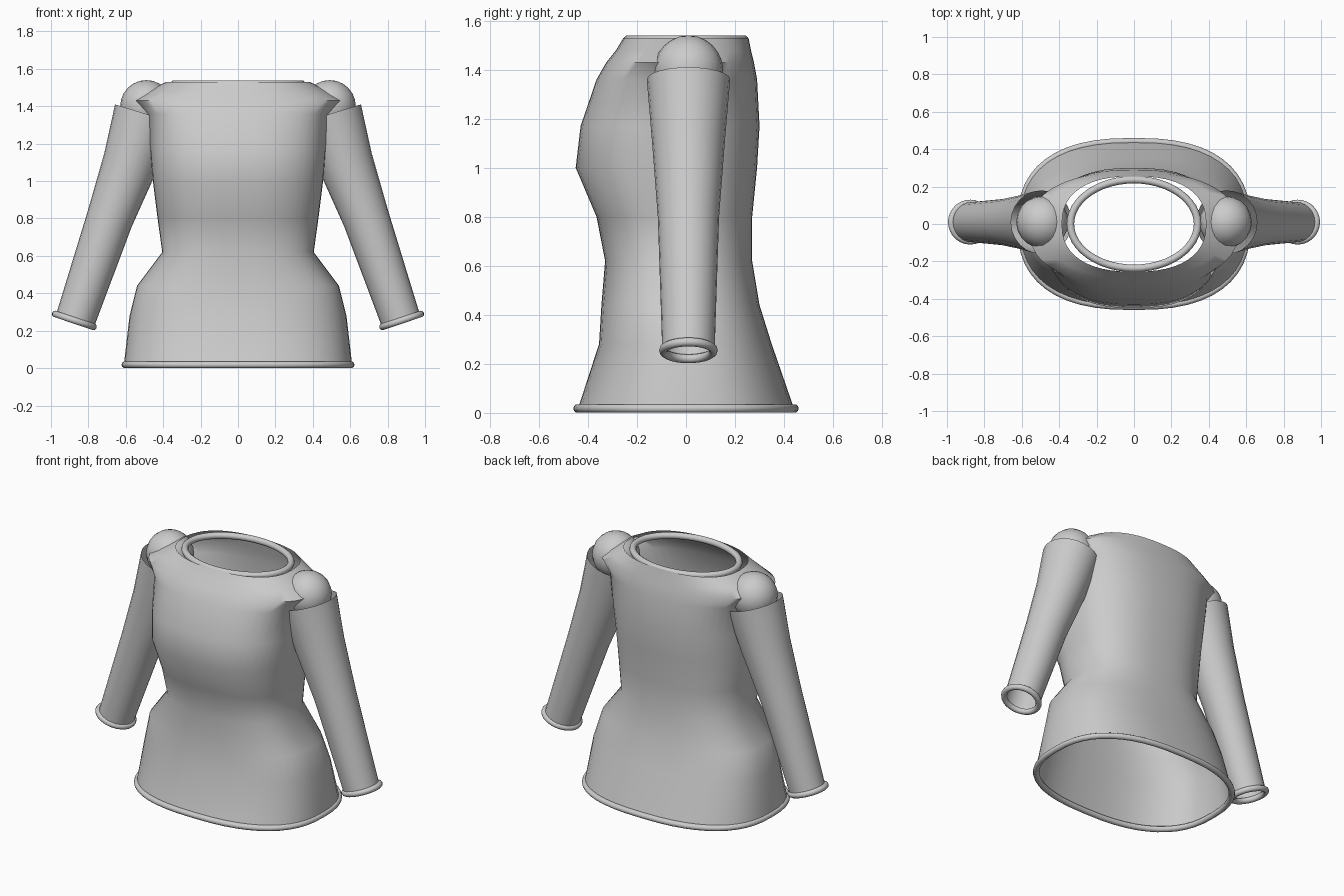
import bpy, bmesh, math
from mathutils import Vector, Matrix

if "Cube" in bpy.data.objects:
    bpy.data.objects.remove(bpy.data.objects["Cube"])

fabric = bpy.data.materials.new("light_grey_fabric")
fabric.diffuse_color = (0.6, 0.6, 0.6, 1)
fabric.use_nodes = True
fabric.node_tree.nodes["Principled BSDF"].inputs["Base Color"].default_value = fabric.diffuse_color


def finish(name, bm, angle=60):
    me = bpy.data.meshes.new(name)
    bm.to_mesh(me)
    bm.free()
    me.materials.append(fabric)
    ob = bpy.data.objects.new(name, me)
    bpy.context.collection.objects.link(ob)
    bpy.ops.object.select_all(action='DESELECT')
    ob.select_set(True)
    bpy.context.view_layer.objects.active = ob
    bpy.ops.object.shade_smooth_by_angle(angle=math.radians(angle))
    return ob


def oval(a, b, n, t):
    """Point on a superellipse with half-widths a, b and exponent n."""
    c, s = math.cos(t), math.sin(t)
    return (math.copysign(a * abs(c) ** (2 / n), c),
            math.copysign(b * abs(s) ** (2 / n), s))


def loft(name, rings, closed=False):
    """Skin quads between successive rings of points."""
    bm = bmesh.new()
    rows = [[bm.verts.new(p) for p in ring] for ring in rings]
    pairs = list(zip(rows, rows[1:])) + ([(rows[-1], rows[0])] if closed else [])
    for lo, hi in pairs:
        n = len(lo)
        for i in range(n):
            j = (i + 1) % n
            bm.faces.new((lo[i], lo[j], hi[j], hi[i]))
    if closed:
        bmesh.ops.recalc_face_normals(bm, faces=bm.faces)
    return finish(name, bm)


def trim(name, a, b, n, minor, place, segs=48, sides=10):
    """Rolled edging that follows an oval."""
    rings = []
    for k in range(sides):
        q = 2 * math.pi * k / sides
        r, z = minor * math.cos(q), minor * math.sin(q)
        rings.append([place @ Vector((*oval(a + r, b + r, n, 2 * math.pi * i / segs), z))
                      for i in range(segs)])
    return loft(name, rings, closed=True)


# Torso: height, half width, front y, back y, roundness exponent
sections = [
    (0.02, 0.610, -0.44, 0.44, 2.5),
    (0.28, 0.580, -0.355, 0.350, 2.5),
    (0.44, 0.540, -0.345, 0.300, 2.5),
    (0.62, 0.405, -0.330, 0.270, 2.5),
    (0.80, 0.430, -0.365, 0.270, 2.5),
    (1.00, 0.455, -0.450, 0.290, 2.5),
    (1.17, 0.470, -0.430, 0.300, 2.5),
    (1.36, 0.490, -0.365, 0.290, 2.5),
    (1.43, 0.560, -0.325, 0.277, 2.4),
    (1.48, 0.480, -0.285, 0.265, 2.4),
    (1.53, 0.385, -0.255, 0.255, 2.4),
]
SEG = 48
torso = []
for z, hw, front, back, n in sections:
    mid, depth = (front + back) / 2, (back - front) / 2
    ring = []
    for i in range(SEG):
        x, y = oval(hw, depth, n, 2 * math.pi * i / SEG)
        ring.append((x, y + mid, z))
    torso.append(ring)
loft("torso", torso)

# Rolled hem and neckline
trim("hem", 0.605, 0.442, 2.5, 0.018, Matrix.Translation((0, 0, 0.018)))
trim("neckline", 0.340, 0.237, 2.0, 0.020, Matrix.Translation((0, 0, 1.520)))

# Sleeves: axis x, axis z, radius, from shoulder to cuff
Y = 0.01
path = [(0.495, 1.36, 0.170), (0.575, 1.10, 0.148),
        (0.685, 0.80, 0.125), (0.870, 0.257, 0.107)]
for side, tag in ((1, "left"), (-1, "right")):
    rings = []
    for k, (x, z, r) in enumerate(path):
        a, b = path[max(k - 1, 0)], path[min(k + 1, len(path) - 1)]
        axis = Vector((b[0] - a[0], 0, b[1] - a[1])).normalized()
        out = Vector((-axis.z, 0, axis.x))
        ring = []
        for i in range(24):
            t = -side * 2 * math.pi * i / 24
            p = Vector((x, Y, z)) + r * (math.cos(t) * out + math.sin(t) * Vector((0, 1, 0)))
            ring.append((p.x * side, p.y, p.z))
        rings.append(ring)
    loft(tag + "_sleeve", rings)

    # Rounded shoulder cap
    bm = bmesh.new()
    bmesh.ops.create_uvsphere(bm, u_segments=20, v_segments=12, radius=0.14,
                              matrix=Matrix.Translation((side * 0.49, Y, 1.40)))
    finish(tag + "_shoulder_cap", bm)

    # Rolled cuff, square to the sleeve end
    tilt = Matrix.Rotation(-side * math.radians(18.5), 4, 'Y')
    trim(tag + "_cuff", 0.108, 0.102, 2.0, 0.018,
         Matrix.Translation((side * 0.875, Y, 0.255)) @ tilt, segs=28)
